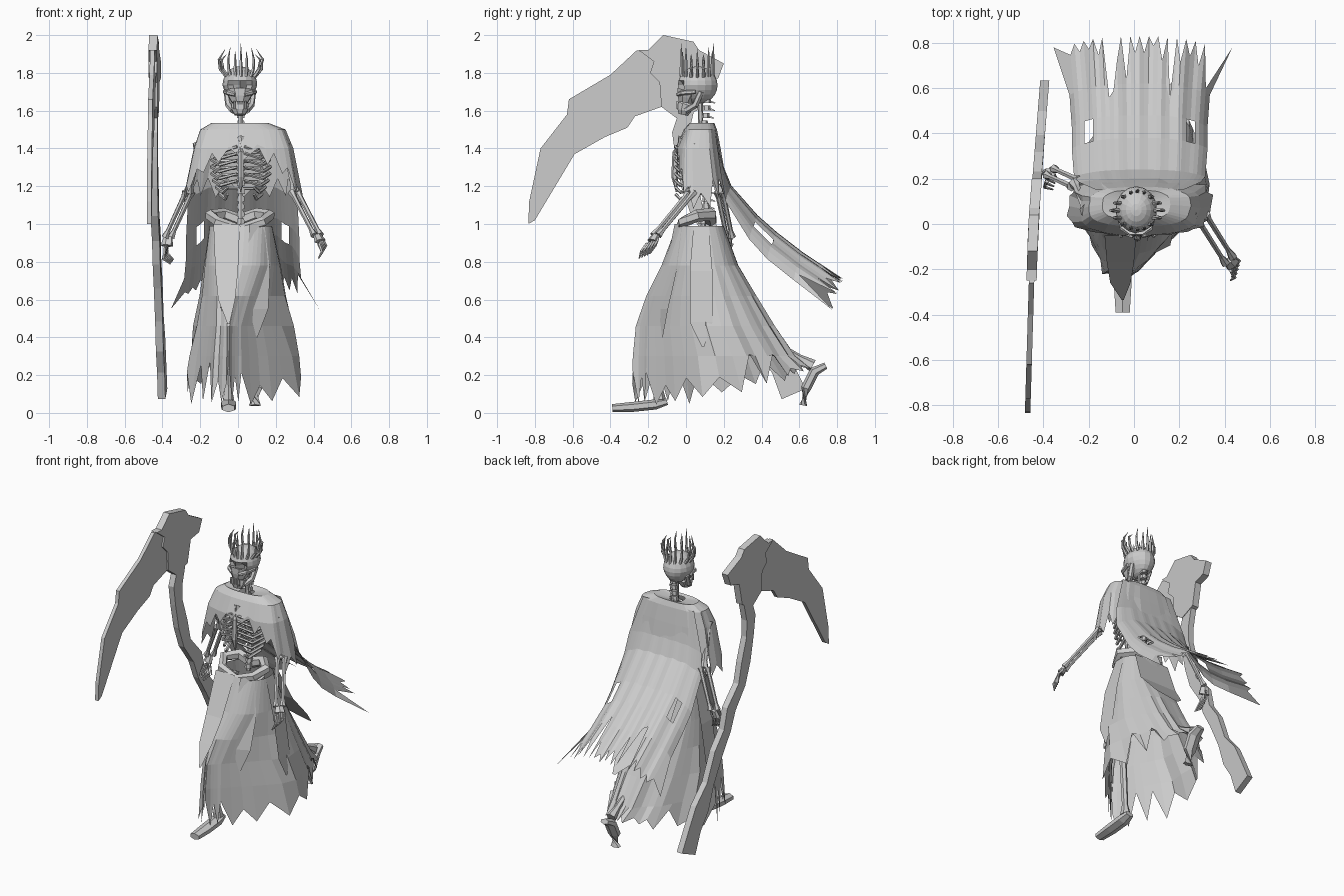
import bpy, bmesh, math, random
from mathutils import Vector

rng = random.Random(7)
cube = bpy.data.objects.get("Cube")
if cube:
    bpy.data.objects.remove(cube)

grey = bpy.data.materials.new("plain grey")
grey.use_nodes = True
grey.diffuse_color = (0.6, 0.6, 0.6, 1)
grey.node_tree.nodes["Principled BSDF"].inputs["Base Color"].default_value = (0.6, 0.6, 0.6, 1)


def finish(name, bm):
    bmesh.ops.recalc_face_normals(bm, faces=bm.faces[:])
    mesh = bpy.data.meshes.new(name)
    bm.to_mesh(mesh)
    bm.free()
    mesh.materials.append(grey)
    obj = bpy.data.objects.new(name, mesh)
    bpy.context.collection.objects.link(obj)


def tube(bm, pts, radii, sides=6, flat=1.0):
    """Sweep a ring along points; flat scales the ring's second axis."""
    pts = [Vector(p) for p in pts]
    rings = []
    for i, p in enumerate(pts):
        t = (pts[min(i + 1, len(pts) - 1)] - pts[max(i - 1, 0)]).normalized()
        side = t.cross(Vector((0, 0, 1)))
        if side.length < 0.3:
            side = t.cross(Vector((0, 1, 0)))
        side.normalize()
        up = side.cross(t) * flat
        ring = []
        for k in range(sides):
            a = math.tau * (k + 0.5) / sides
            ring.append(bm.verts.new(p + radii[i] * (side * math.cos(a) + up * math.sin(a))))
        rings.append(ring)
    for a, b in zip(rings, rings[1:]):
        for k in range(sides):
            n = (k + 1) % sides
            bm.faces.new((a[k], a[n], b[n], b[k]))
    bm.faces.new(rings[0])
    bm.faces.new(rings[-1])


def bone(bm, a, b, r):
    a, b = Vector(a), Vector(b)
    tube(bm, [a, a.lerp(b, 0.12), a.lerp(b, 0.85), b], [r * 1.3, r * 0.8, r * 0.7, r * 1.2])


def sheet(bm, rows, closed=False, holes=()):
    grid = [[bm.verts.new(p) for p in row] for row in rows]
    n = len(grid[0])
    for j in range(len(grid) - 1):
        for i in range(n if closed else n - 1):
            if (i, j) not in holes:
                k = (i + 1) % n
                bm.faces.new((grid[j][i], grid[j][k], grid[j + 1][k], grid[j + 1][i]))


def loop_cloth(name, rings, n, power, pleat, hem, shape):
    """Cloth around the body; rings are (z, xmin, xmax, yfront, yback)."""
    rows = []
    folds = [1 + pleat * (rng.random() - 0.5) * 2 for _ in range(n)]
    for j, (z, x0, x1, y0, y1) in enumerate(rings):
        row = []
        for i in range(n):
            a = math.tau * i / n
            c, s = math.cos(a), math.sin(a)
            f = 1 + (folds[i] - 1) * j / (len(rings) - 1)
            x = math.copysign(abs(c) ** power, c) * f
            y = math.copysign(abs(s) ** power, s) * f
            row.append(Vector(((x0 + x1) / 2 + x * (x1 - x0) / 2, (y0 + y1) / 2 + y * (y1 - y0) / 2, z)))
        rows.append(row)
    rows[-1] = [p.lerp(q, hem(math.tau * i / n, i)) for i, (p, q) in enumerate(zip(rows[-2], rows[-1]))]
    bm = bmesh.new()
    sheet(bm, [[shape(p) for p in row] for row in rows], True)
    finish(name, bm)


def strip(name, pts, widths, across):
    across = Vector(across)
    bm = bmesh.new()
    sheet(bm, [[Vector(p) - across * w, Vector(p) + across * w] for p, w in zip(pts, widths)])
    finish(name, bm)


# Scythe: flat plates standing in the side plane
def plate(name, outline, thick):
    bm = bmesh.new()
    loops = []
    for side in (-0.5, 0.5):
        loops.append([bm.verts.new((-0.445 + (0.08 if y > 0 else 0.03) * y + side * thick, y, z)) for y, z in outline])
        bm.faces.new(loops[-1])
    a, b = loops
    for i in range(len(a)):
        k = (i + 1) % len(a)
        bm.faces.new((a[i], a[k], b[k], b[i]))
    finish(name, bm)


plate("scythe_blade", [(-.835, 1.0), (-.83, 1.12), (-.77, 1.4), (-.63, 1.58), (-.62, 1.66), (-.4, 1.79),
      (-.26, 1.92), (-.1, 1.88), (-.1, 1.65), (-.13, 1.62), (-.27, 1.57), (-.31, 1.51), (-.43, 1.46),
      (-.59, 1.37), (-.71, 1.17), (-.8, 1.02)], 0.024)
plate("scythe_head", [(-.25, 1.92), (-.2, 1.92), (-.12, 2), (.04, 1.965), (.07, 1.92), (.2, 1.85), (.17, 1.77),
      (.09, 1.75), (.06, 1.6), (-.05, 1.56), (-.13, 1.62), (-.14, 1.75), (-.19, 1.8), (-.17, 1.86)], 0.045)
path = [(.01, 1.62), (-.03, 1.48), (-.02, 1.36), (.02, 1.2), (.06, 1.06), (.16, .93), (.2, .8), (.28, .68),
        (.36, .5), (.44, .36), (.51, .24), (.57, .1)]
left, right = [], []
for i, (y, z) in enumerate(path):
    a, b = path[max(i - 1, 0)], path[min(i + 1, len(path) - 1)]
    d = Vector((b[0] - a[0], b[1] - a[1])).normalized()
    w = 0.036 + 0.008 * (i % 2) + (0.025 if i > 8 else 0)
    left.append((y - d.y * w, z + d.x * w))
    right.append((y + d.y * w, z - d.x * w))
plate("scythe_handle", left + right[::-1], 0.04)

# Skull with pushed-in eye sockets
bm = bmesh.new()
bmesh.ops.create_uvsphere(bm, u_segments=16, v_segments=12, radius=1)
for v in bm.verts:
    x, y, z = v.co
    low = max(0, -z)
    v.co = (0.01 + x * 0.092 * (1 - 0.25 * low), 0.062 + y * 0.105, 1.735 + z * 0.1)
    if y < -0.6 and -0.3 < z < 0.05 and 0.2 < abs(x) < 0.65:
        v.co.y += 0.04
finish("skull", bm)
bm = bmesh.new()
tube(bm, [(.01, .01, 1.705), (.01, 0, 1.67), (.01, -.005, 1.642)], [.078, .062, .045], 8, .8)
tube(bm, [(.01, .0, 1.634), (.01, -.01, 1.6), (.01, -.015, 1.578)], [.05, .044, .03], 8, .9)
for s in (-1, 1):
    tube(bm, [(.01 + s * .07, .08, 1.7), (.01 + s * .06, .05, 1.63), (.01 + s * .035, .0, 1.6)], [.016, .018, .018])
    tube(bm, [(.01 + s * .08, .05, 1.7), (.01 + s * .06, -.02, 1.695), (.01 + s * .025, -.045, 1.685)], [.012, .014, .01])
for i in range(6):
    x = -.02 + i * .012
    tube(bm, [(x, -.045, 1.65), (x, -.046, 1.61)], [.006, .006], 4)
finish("jaw_and_cheeks", bm)

# Crown: upright spikes, the side ones bowed outwards
bm = bmesh.new()
for i in range(16):
    a = math.tau * i / 16
    c, s = math.cos(a), math.sin(a)
    bow = 0.042 * abs(c) ** 3 * math.copysign(1, c)
    top = 1.955 - 0.03 * abs(c) - 0.03 * (i % 2)
    x, y = .015 + c * .075, .06 + s * .085
    tube(bm, [(x, y, 1.78), (x + bow * .8, y, 1.82), (x + bow, y, 1.87), (x + bow * .2, y, top)], [.01, .009, .007, .001], 5)
finish("crown_spikes", bm)

# Spine, ribs, breastbone and pelvis
bm = bmesh.new()
tube(bm, [(.015, .09, .98), (.015, .11, 1.15), (.015, .08, 1.4), (.015, .075, 1.67)], [.014] * 4)
for i in range(17):
    z = 1.0 + i * 0.04
    y = 0.09 + 0.02 * math.sin(i * 0.5)
    tube(bm, [(.015, y, z), (.015, y, z + .028)], [.024, .02])
    tube(bm, [(.015, y, z + .014), (.015, y + .045, z)], [.01, .004], 4)
finish("spine", bm)
bm = bmesh.new()
for i in range(8):
    z = 1.44 - i * 0.036
    w = 0.105 + 0.05 * math.sin((i + 1) * 0.38)
    for s in (-1, 1):
        end = 0.02 if i < 6 else 0.07
        tube(bm, [(.015, .1, z), (.015 + s * w * .7, .13, z), (.015 + s * w, .06, z - .03),
                  (.015 + s * w * .75, -.03, z - .055), (.015 + s * end, -.055, z - .03)], [.009, .01, .011, .01, .008], 5)
finish("ribs", bm)
bm = bmesh.new()
tube(bm, [(.015, -.02, 1.46), (.015, -.055, 1.38), (.015, -.06, 1.25), (.015, -.05, 1.17)], [.022, .017, .018, .004])
for s in (-1, 1):
    tube(bm, [(.015, -.01, 1.46), (.015 + s * .1, .01, 1.48), (.015 + s * .2, .06, 1.46)], [.012, .01, .014])
finish("breastbone_and_collarbones", bm)
bm = bmesh.new()
for s in (-1, 1):
    tube(bm, [(.01, .13, 1.02), (.01 + s * .09, .13, 1.05), (.01 + s * .155, .06, 1.045), (.01 + s * .12, -.015, 1.01),
              (.01, -.03, .97)], [.035, .035, .032, .03, .025])
finish("pelvis", bm)


# Arms with two forearm bones and finger bones
def arm(name, shoulder, elbow, wrist, tip, curl):
    bm = bmesh.new()
    bone(bm, shoulder, elbow, .024)
    wrist, tip = Vector(wrist), Vector(tip)
    for s in (-1, 1):
        off = Vector((0.016 * s, 0.014 * s, 0))
        bone(bm, Vector(elbow) + off, wrist + off, .017)
    palm = wrist.lerp(tip, 0.45)
    tube(bm, [wrist, palm], [.026, .036], 6, 0.6)
    for i in range(5):
        off = Vector((0.004, 0.014, 0.006)) * (i - 2)
        tube(bm, [palm + off, tip + off * 1.3, tip + off + Vector(curl)], [.009, .008, .004], 5)
    finish(name, bm)


arm("left_arm", (.25, .06, 1.42), (.3, .03, 1.17), (.42, -.16, .94), (.455, -.2, .87), (-.02, -.02, -.04))
arm("right_arm", (-.21, .06, 1.42), (-.26, .18, 1.17), (-.37, .23, .93), (-.385, .2, .83), (.035, -.02, -.03))


# Legs and feet: right knee forward, left leg trailing on its toes
def leg(name, hip, knee, ankle, foot):
    bm = bmesh.new()
    bone(bm, hip, knee, .032)
    bone(bm, knee, ankle, .028)
    tube(bm, foot, [.03, .045, .044, .036], 6, 0.6)
    finish(name, bm)


leg("right_leg", (-.08, .06, .97), (-.06, -.18, .55), (-.05, -.14, .07),
    [(-.05, -.1, .06), (-.05, -.16, .045), (-.05, -.28, .032), (-.05, -.39, .025)])
leg("left_leg", (.1, .07, .97), (.1, .2, .52), (.09, .67, .25),
    [(.09, .74, .25), (.09, .68, .22), (.09, .635, .13), (.09, .62, .04)])


# Torn robe skirt, drawn to the right knee in front and the left foot behind
def skirt_hem(a, i):
    if abs(a - math.radians(265)) < 0.12:
        return 0.3
    if 0.6 < a < 2.5:
        return 0.95 if i % 2 else 0.8
    return 1.0 + rng.uniform(-.15, .06) if i % 2 else rng.uniform(.1, .65)


def skirt_shape(p):
    low = min(1, (0.99 - p.z) / 0.45)
    x, z = p.x, p.z
    if p.y < 0.1:
        pull = 2.4 if x > -.06 else 1.3
        x = -.06 + (x + .06) * max(0.1, 1 - pull * low * (0.1 - p.y))
    elif p.y > 0.2:
        x = .12 + (x - .12) * (1 - 1.15 * low * (p.y - 0.2))
    if z < 0.3:
        z += max(0, p.y - 0.1) * 0.3
    return Vector((x, p.y, z))


loop_cloth("skirt", [(.99, -.15, .18, -.05, .2), (.78, -.18, .23, -.13, .28), (.62, -.2, .26, -.21, .38),
                     (.46, -.23, .3, -.265, .48), (.3, -.26, .33, -.28, .59), (.05, -.29, .35, -.29, .68)],
           42, 0.8, 0.07, skirt_hem, skirt_shape)
strip("front_panel", [(-.06, -.05, 1.0), (-.06, -.17, .75), (-.06, -.26, .6), (-.05, -.335, .47)], [.07, .06, .045, .005], (1, 0, 0))
strip("front_side_panel", [(.1, -.04, 1.0), (.11, -.08, .75), (.11, -.12, .55), (.1, -.125, .4)], [.04, .06, .05, .003], (1, .5, 0))
strip("back_panel", [(.03, .2, .98), (.06, .3, .76), (.1, .45, .6), (.14, .57, .49)], [.13, .14, .1, .01], (1, 0, 0))
for s, name in ((1, "left_side_panel"), (-1, "right_side_panel")):
    strip(name, [(.015 + s * .165, .08, .99), (.02 + s * .23, .08, .75), (.02 + s * .27, .08, .48), (.02 + s * .28, .09, .35)],
          [.04, .06, .06, .006], (0, 1, 0))


# Shoulder mantle, short in front and long over the arms
def mantle_hem(a, i):
    c = abs(math.cos(a))
    reach = 0.12 + 0.95 * c ** 3 if math.sin(a) < 0.3 else 0.8
    return reach + (0.2 if i % 2 else -0.2) * rng.uniform(.6, 1.1)


loop_cloth("mantle", [(1.52, -.03, .06, .03, .11), (1.535, -.14, .16, .02, .15), (1.5, -.2, .25, -.01, .165),
                      (1.4, -.235, .29, -.05, .185), (1.14, -.29, .34, -.07, .23)], 36, 0.7, 0.04, mantle_hem, Vector)

# Trailing cape with torn hem, holes and drooping edges
spine = [(.15, 1.51, .19), (.2, 1.3, .27), (.24, 1.2, .29), (.38, 1.04, .3), (.48, .95, .3), (.62, .84, .31), (.83, .7, .33)]
n = 33
rows = []
for j, (y, z, w) in enumerate(spine):
    v = j / (len(spine) - 1)
    drop = min(1, v * 1.8)
    row = []
    for i in range(n):
        u = i / (n - 1) * 2 - 1
        fold = .012 * math.sin(i * 1.3) * v
        row.append(Vector((.025 + u * w, y - .05 * abs(u) ** 3 * drop, z - .13 * abs(u) ** 4 * drop + fold)))
    rows.append(row)
for i in range(n):
    k = 1.0 if i % 2 == 0 else rng.choice((.1, .5, .65, .8))
    rows[-1][i] = rows[-2][i].lerp(rows[-1][i], k)
for i in (9, 10, 23):
    rows[-2][i] = rows[-3][i].lerp(rows[-2][i], .5)
    rows[-1][i] = rows[-2][i].lerp(rows[-1][i], .15)
rows[-1][0] += Vector((-.05, .0, -.02))
rows[-1][-1] += Vector((.08, .0, -.02))
bm = bmesh.new()
sheet(bm, rows, False, {(3, 3), (4, 3), (27, 3), (28, 3)})
finish("cape", bm)
